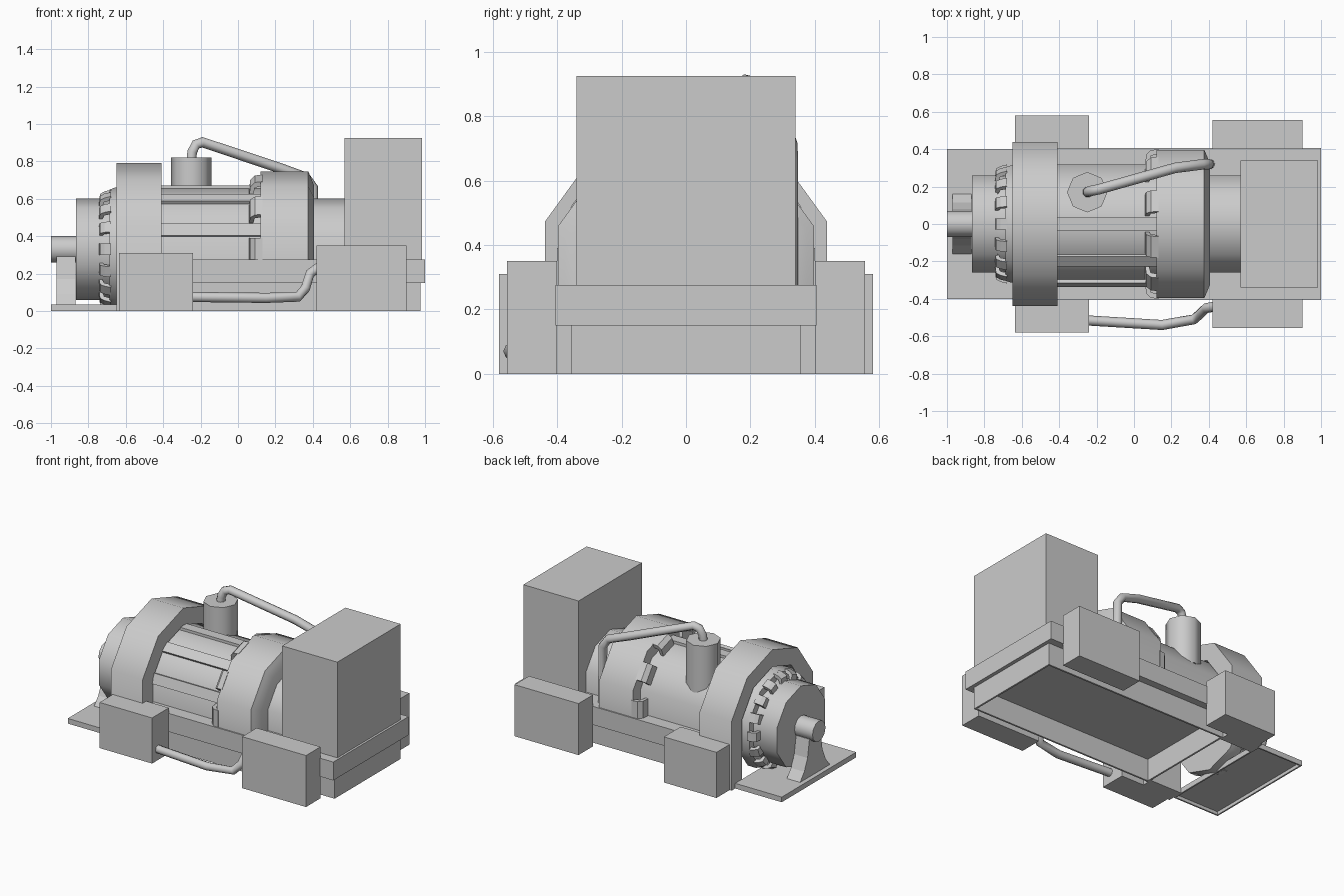
import bpy, bmesh
from math import sin, cos, radians
from mathutils import Vector, Matrix

if "Cube" in bpy.data.objects:
    bpy.data.objects.remove(bpy.data.objects["Cube"])

GREY = (0.6, 0.6, 0.6, 1)
grey = bpy.data.materials.new("plain_grey")
grey.use_nodes = True
grey.diffuse_color = GREY
grey.node_tree.nodes["Principled BSDF"].inputs["Base Color"].default_value = GREY

AXIS = 0.33  # height of the machine's axis


def smooth_shade(obj):
    bpy.ops.object.select_all(action='DESELECT')
    obj.select_set(True)
    bpy.context.view_layer.objects.active = obj
    bpy.ops.object.shade_smooth_by_angle(angle=radians(48))


def finish(name, bm, smooth=False):
    bmesh.ops.recalc_face_normals(bm, faces=bm.faces)
    mesh = bpy.data.meshes.new(name)
    bm.to_mesh(mesh)
    bm.free()
    obj = bpy.data.objects.new(name, mesh)
    bpy.context.collection.objects.link(obj)
    mesh.materials.append(grey)
    if smooth:
        smooth_shade(obj)


def add_prism(bm, points, direction, matrix=Matrix()):
    """Closed outline pushed along a direction."""
    face = bm.faces.new([bm.verts.new(matrix @ Vector(p)) for p in points])
    push = bmesh.ops.extrude_face_region(bm, geom=[face], use_keep_orig=True)
    moved = [v for v in push["geom"] if isinstance(v, bmesh.types.BMVert)]
    bmesh.ops.translate(bm, verts=moved, vec=matrix.to_3x3() @ Vector(direction))


def add_box(bm, x0, x1, y0, y1, z0, z1):
    add_prism(bm, [(x0, y0, z0), (x1, y0, z0), (x1, y1, z0), (x0, y1, z0)],
              (0, 0, z1 - z0))


def box(name, *bounds):
    bm = bmesh.new()
    add_box(bm, *bounds)
    finish(name, bm)


def tray(name, x0, x1, y, z0, z1, wall):
    """Four walls, open below and above."""
    bm = bmesh.new()
    for s in (-1, 1):
        a, b = sorted((s * y, s * (y - wall)))
        add_box(bm, x0, x1, a, b, z0, z1)
    for x in (x0, x1 - wall):
        add_box(bm, x, x + wall, -y + wall, y - wall, z0, z1)
    finish(name, bm)


def section(x, r, foot, sides):
    """Polygon around the axis, or an arch standing on a foot height."""
    if foot is None:
        angles = [90 + 360 / sides * k for k in range(sides)]
    else:
        angles = range(18, 163, 36)
    pts = [(x, r * cos(radians(a)), AXIS + r * sin(radians(a))) for a in angles]
    if foot is not None:
        pts = [(x, pts[0][1], foot)] + pts + [(x, pts[-1][1], foot)]
    return pts


def drum(name, stations, foot=None, sides=10):
    """Solid lofted through (x, radius) stations."""
    bm = bmesh.new()
    rings = [[bm.verts.new(p) for p in section(x, r, foot, sides)] for x, r in stations]
    for a, b in zip(rings, rings[1:]):
        for i in range(len(a)):
            j = (i + 1) % len(a)
            bm.faces.new((a[i], a[j], b[j], b[i]))
    bm.faces.new(rings[0])
    bm.faces.new(rings[-1])
    finish(name, bm, True)


def around(angle):
    return Matrix.Translation((0, 0, AXIS)) @ Matrix.Rotation(radians(angle), 4, 'X')


def fingers(name, profile, angles, half_width):
    """Bent tabs around the axis; profile gives (x, radius) points."""
    bm = bmesh.new()
    for a in angles:
        add_prism(bm, [(x, -half_width, r) for x, r in profile],
                  (0, 2 * half_width, 0), around(a))
    finish(name, bm)


def pipe(name, points, radius):
    curve = bpy.data.curves.new(name, 'CURVE')
    curve.dimensions = '3D'
    curve.bevel_depth = radius
    curve.bevel_resolution = 2
    curve.use_fill_caps = True
    spline = curve.splines.new('POLY')
    spline.points.add(len(points) - 1)
    for p, co in zip(spline.points, points):
        p.co = (*co, 1)
    obj = bpy.data.objects.new(name, curve)
    bpy.context.collection.objects.link(obj)
    curve.materials.append(grey)
    bpy.ops.object.select_all(action='DESELECT')
    obj.select_set(True)
    bpy.context.view_layer.objects.active = obj
    bpy.ops.object.convert(target='MESH')
    smooth_shade(bpy.context.view_layer.objects.active)


# Base: deck slab, hollow skirt, thin end plate with a rim
box("deck", -0.41, 1.0, -0.405, 0.405, 0.15, 0.275)
tray("skirt", -0.41, 0.975, 0.355, 0, 0.15, 0.012)
box("end_plate", -1.0, -0.65, -0.4, 0.4, 0.022, 0.035)
tray("end_plate_rim", -1.0, -0.65, 0.4, 0, 0.022, 0.01)

# Side boxes, mirrored, and the tall cabinet
for side, s in (("front", -1), ("back", 1)):
    for part, x0, x1, y, z in (("small", -0.635, -0.24, 0.58, 0.31),
                               ("large", 0.42, 0.9, 0.555, 0.35)):
        a, b = sorted((s * 0.4, s * y))
        box(f"{side}_{part}_box", x0, x1, a, b, 0, z)
box("cabinet", 0.57, 0.985, -0.34, 0.34, 0.275, 0.925)

# Large collar: hollow arch down to the ground
bm = bmesh.new()
outer = section(-0.65, 0.4605, 0, 10)
inner = section(-0.65, 0.345, 0, 10)
add_prism(bm, outer + inner[::-1], (0.24, 0, 0))
finish("large_collar", bm, True)

# Drum body, collar and hubs along the axis
drum("body", [(-0.5, 0.335), (0.2, 0.335)], foot=0.16)
drum("rear_hub", [(0.3, 0.272), (0.58, 0.272)], foot=0.2)
drum("small_collar", [(0.12, 0.417), (0.375, 0.417), (0.385, 0.395), (0.405, 0.345)], foot=0.2)
drum("end_flange", [(-0.688, 0.318), (-0.66, 0.329), (-0.6, 0.329)])
drum("end_core", [(-0.74, 0.265), (-0.68, 0.27)])
drum("end_disc", [(-0.865, 0.272), (-0.73, 0.272)])
drum("shaft", [(-1.0, 0.07), (-0.86, 0.07)], sides=12)

# Tabs gripping the collars
fingers("end_tabs", [(-0.68, 0.318), (-0.715, 0.309), (-0.738, 0.295), (-0.742, 0.26),
                     (-0.725, 0.26), (-0.715, 0.285), (-0.68, 0.295)],
        [22.5 * k for k in range(16)], 0.03)
fingers("collar_tabs", [(0.13, 0.4), (0.09, 0.395), (0.065, 0.37), (0.06, 0.32),
                        (0.08, 0.32), (0.09, 0.365), (0.13, 0.375)],
        range(-90, 91, 36), 0.06)

# Raised strips along the front of the body
bm = bmesh.new()
for a in (0, 36, 72):
    add_prism(bm, [(-0.42, -0.034, 0.3), (-0.42, 0.034, 0.3),
                   (-0.42, 0.034, 0.342), (-0.42, -0.034, 0.342)], (0.55, 0, 0), around(a))
finish("body_strips", bm)

# Flared shaft support
half = [(0.16, 0.035), (0.115, 0.09), (0.08, 0.17), (0.06, 0.29)]
outline = half + [(-y, z) for y, z in reversed(half)]
bm = bmesh.new()
add_prism(bm, [(-0.97, y, z) for y, z in outline], (0.1, 0, 0))
finish("shaft_support", bm)

# Eight-sided tank
bm = bmesh.new()
bmesh.ops.create_cone(bm, cap_ends=True, segments=8, radius1=0.108, radius2=0.108, depth=0.32,
                      matrix=Matrix.Translation((-0.25, 0.17, 0.66)))
finish("tank", bm, True)

# Pipes
pipe("upper_pipe", [(-0.25, 0.17, 0.8), (-0.245, 0.172, 0.85), (-0.225, 0.178, 0.89),
                    (-0.19, 0.185, 0.902), (0.22, 0.3, 0.765), (0.36, 0.318, 0.715),
                    (0.4, 0.32, 0.66), (0.405, 0.32, 0.27)], 0.028)
pipe("lower_pipe", [(-0.26, -0.515, 0.075), (0.15, -0.54, 0.07), (0.32, -0.51, 0.075),
                    (0.36, -0.475, 0.12), (0.385, -0.45, 0.2), (0.44, -0.44, 0.24)], 0.027)
